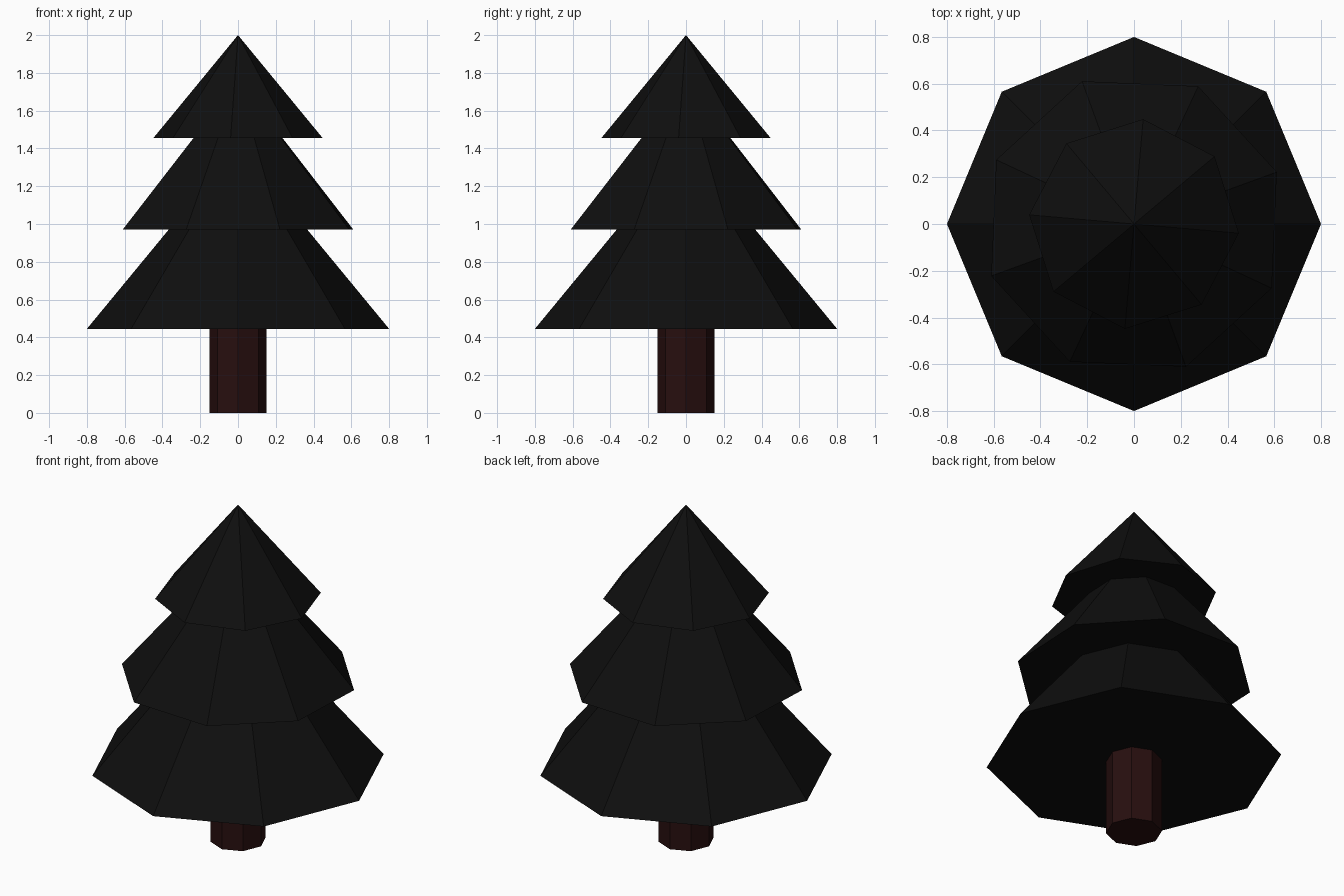
import bpy
import math

if "Cube" in bpy.data.objects:
    bpy.data.objects.remove(bpy.data.objects["Cube"])


def material(name, color):
    m = bpy.data.materials.new(name)
    m.diffuse_color = (*color, 1.0)
    m.use_nodes = True
    m.node_tree.nodes["Principled BSDF"].inputs["Base Color"].default_value = m.diffuse_color
    return m


foliage = material("dark foliage", (0.0045, 0.0045, 0.0045))
bark = material("dark brown bark", (0.02, 0.0045, 0.0045))


def tapered(name, r_bottom, r_top, z0, z1, turn, mat):
    """Eight-sided flat-shaded cone or cylinder between two heights."""
    bpy.ops.mesh.primitive_cone_add(
        vertices=8, radius1=r_bottom, radius2=r_top, depth=z1 - z0,
        end_fill_type='NGON', location=(0, 0, (z0 + z1) / 2),
        rotation=(0, 0, math.radians(turn)))
    ob = bpy.context.object
    ob.name = name
    ob.data.materials.append(mat)
    return ob


# Trunk
tapered("trunk", 0.152, 0.152, 0.0, 0.5, 0, bark)

# Three foliage tiers, each turned 20 degrees from the one below
tapered("lower_branches", 0.80, 0.0, 0.445, 1.415, 0, foliage)
tapered("middle_branches", 0.65, 0.0, 0.97, 1.76, 20, foliage)
tapered("top_branches", 0.45, 0.0, 1.455, 2.0, 40, foliage)
